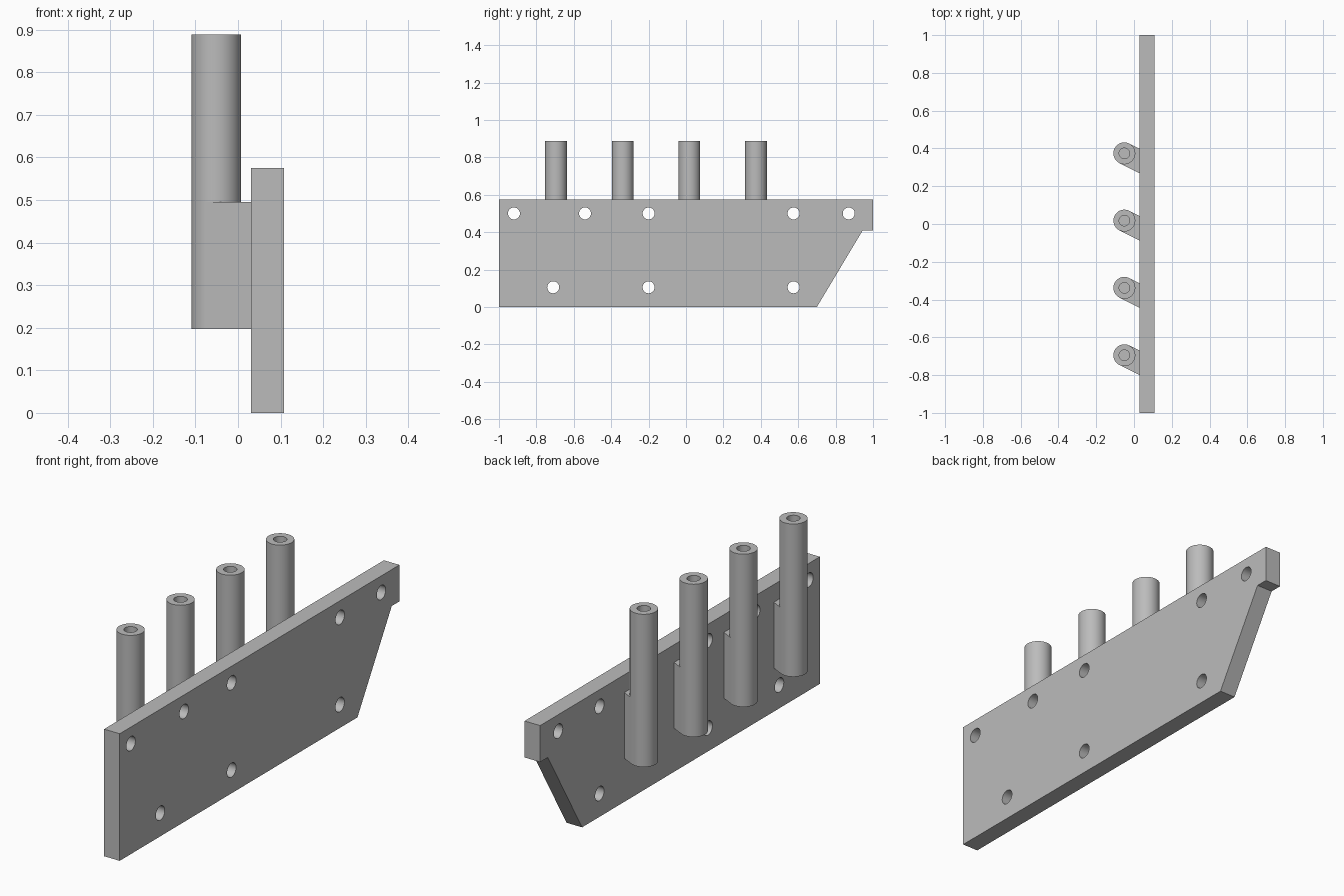
import bpy, bmesh, math
from mathutils import Vector, Matrix

cube = bpy.data.objects.get("Cube")
if cube:
    bpy.data.objects.remove(cube, do_unlink=True)

grey = bpy.data.materials.new("plain_grey")
grey.use_nodes = True
COLOUR = (0.5, 0.5, 0.5, 1)
grey.diffuse_color = COLOUR
grey.node_tree.nodes["Principled BSDF"].inputs["Base Color"].default_value = COLOUR


def finish(bm, name, smooth=True):
    bmesh.ops.recalc_face_normals(bm, faces=bm.faces)
    mesh = bpy.data.meshes.new(name)
    bm.to_mesh(mesh)
    bm.free()
    mesh.materials.append(grey)
    obj = bpy.data.objects.new(name, mesh)
    bpy.context.collection.objects.link(obj)
    if smooth:
        shade(obj)
    return obj


def shade(obj):
    bpy.ops.object.select_all(action='DESELECT')
    obj.select_set(True)
    bpy.context.view_layer.objects.active = obj
    bpy.ops.object.shade_smooth_by_angle(angle=math.radians(30))


def prism(points, direction):
    bm = bmesh.new()
    face = bm.faces.new([bm.verts.new(p) for p in points])
    result = bmesh.ops.extrude_face_region(bm, geom=[face], use_keep_orig=True)
    verts = [v for v in result["geom"] if isinstance(v, bmesh.types.BMVert)]
    bmesh.ops.translate(bm, verts=verts, vec=direction)
    return bm


# Back plate with a slanted corner
X0, X1, TOP = 0.03, 0.108, 0.575
outline = [(-1, 0), (0.7, 0), (0.945, 0.41), (1, 0.41), (1, TOP), (-1, TOP)]
plate = finish(prism([(X0, y, z) for y, z in outline], (X1 - X0, 0, 0)),
               "mounting_plate", False)

# Bolt holes through the plate
holes = [(y, 0.5) for y in (-0.92, -0.54, -0.2, 0.575, 0.87)]
holes += [(y, 0.105) for y in (-0.71, -0.2, 0.575)]
bm = bmesh.new()
for y, z in holes:
    place = Matrix.Translation(((X0 + X1) / 2, y, z)) @ Matrix.Rotation(math.pi / 2, 4, 'Y')
    bmesh.ops.create_cone(bm, cap_ends=True, segments=32, radius1=0.032,
                          radius2=0.032, depth=0.2, matrix=place)
cutter = finish(bm, "hole_cutter", False)
cutter.hide_render = True
cut = plate.modifiers.new("bolt_holes", 'BOOLEAN')
cut.operation = 'DIFFERENCE'
cut.solver = 'EXACT'
cut.object = cutter
bpy.context.view_layer.objects.active = plate
bpy.ops.object.modifier_apply(modifier=cut.name)
bpy.data.objects.remove(cutter, do_unlink=True)
shade(plate)

# Hollow posts on slanted brackets
R, BORE, PX = 0.058, 0.028, -0.051
LOW, SHELF, HIGH, BORE_FLOOR = 0.197, 0.495, 0.888, 0.69
SLOPE = 0.5
START = math.atan2(1, SLOPE)
STEPS = 24


def bracket(y, index):
    pts = []
    for i in range(STEPS + 1):
        a = START + math.pi * i / STEPS
        pts.append(Vector((PX + R * math.cos(a), y + R * math.sin(a), LOW)))
    # Tangent sides run on to the plate
    for end in (pts[-1], pts[0]):
        pts.append(Vector((X0, end.y - SLOPE * (X0 - end.x), LOW)))
    finish(prism(pts, (0, 0, SHELF - LOW)), f"bracket_{index}")


def post(y, index):
    bm = bmesh.new()
    profile = [(0, SHELF), (R, SHELF), (R, HIGH), (BORE, HIGH),
               (BORE, BORE_FLOOR), (0, BORE_FLOOR)]
    centre = Vector((PX, y, 0))
    ray = Vector((math.cos(START), math.sin(START), 0))
    verts = [bm.verts.new(centre + ray * r + Vector((0, 0, z))) for r, z in profile]
    edges = [bm.edges.new(pair) for pair in zip(verts, verts[1:])]
    bmesh.ops.spin(bm, geom=verts + edges, cent=centre, axis=(0, 0, 1),
                   angle=math.tau, steps=STEPS * 2)
    bmesh.ops.remove_doubles(bm, verts=bm.verts, dist=0.0001)
    finish(bm, f"post_{index}")


for n, y in enumerate((-0.695, -0.338, 0.018, 0.374), 1):
    bracket(y, n)
    post(y, n)
